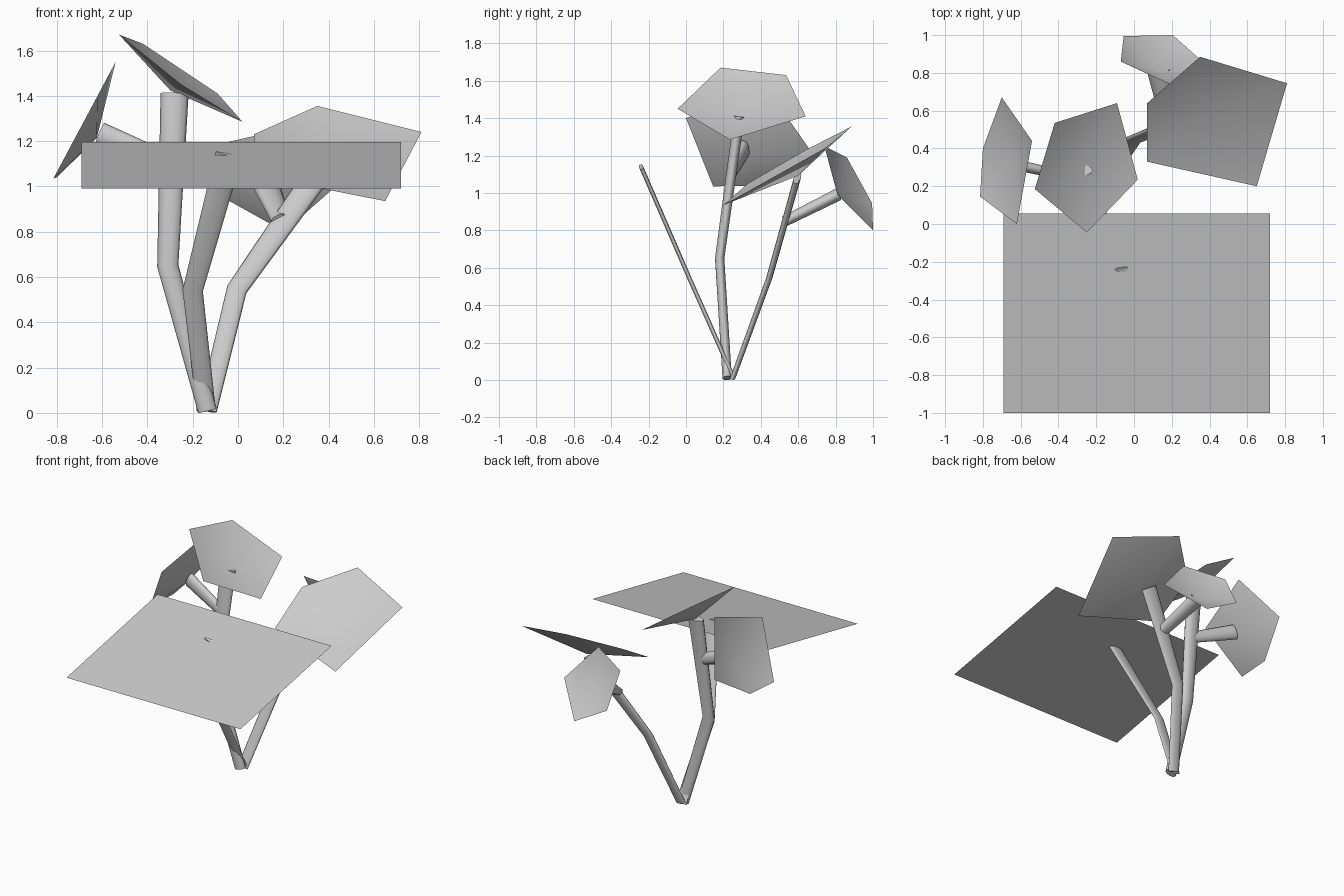
import bpy
import math
from mathutils import Vector

cube = bpy.data.objects.get("Cube")
if cube:
    bpy.data.objects.remove(cube, do_unlink=True)

# One grey for the whole plant
grey = bpy.data.materials.new("plain_grey")
grey.use_nodes = True
colour = (0.6, 0.6, 0.6, 1)
grey.diffuse_color = colour
grey.node_tree.nodes["Principled BSDF"].inputs["Base Color"].default_value = colour


def add_part(name, verts, faces, smooth=True):
    mesh = bpy.data.meshes.new(name)
    mesh.from_pydata([tuple(v) for v in verts], [], faces)
    mesh.materials.append(grey)
    for poly in mesh.polygons:
        poly.use_smooth = smooth and len(poly.vertices) < 5
    obj = bpy.data.objects.new(name, mesh)
    bpy.context.collection.objects.link(obj)
    return obj


def leaf(name, outline, depth=0.08):
    """Five-sided sheet, dished towards its stalk; outline runs counter-clockwise."""
    pts = [Vector(p) for p in outline]
    n = len(pts)
    middle = sum(pts, Vector()) / n
    normal = Vector()
    for i in range(n):
        normal += (pts[i] - middle).cross(pts[(i + 1) % n] - middle)
    centre = middle - normal.normalized() * depth
    add_part(name, pts + [centre], [(i, (i + 1) % n, n) for i in range(n)])


def stalk(name, path, wide_axis, sides=10):
    """Flattened tube through (position, half width, half thickness) stations."""
    verts, faces = [], []
    pts = [Vector(p) for p, _, _ in path]
    for k, (_, wide, thin) in enumerate(path):
        along = (pts[min(k + 1, len(pts) - 1)] - pts[max(k - 1, 0)]).normalized()
        across = Vector(wide_axis)
        across = (across - along * across.dot(along)).normalized()
        depth = along.cross(across)
        for s in range(sides):
            a = math.tau * s / sides
            verts.append(pts[k] + across * wide * math.cos(a) + depth * thin * math.sin(a))
    for k in range(len(path) - 1):
        for s in range(sides):
            t = (s + 1) % sides
            a, b = k * sides, (k + 1) * sides
            faces.append((a + s, a + t, b + t, b + s))
    faces.append(tuple(reversed(range(sides))))
    faces.append(tuple(range(len(verts) - sides, len(verts))))
    add_part(name, verts, faces)


# Stems fanning out of one root
stalk("left_high_stem", [((-0.135, 0.22, 0.01), 0.042, 0.026),
                         ((-0.31, 0.18, 0.65), 0.047, 0.026),
                         ((-0.28, 0.285, 1.41), 0.062, 0.03)], (1, 0, 0))
stalk("front_stem", [((-0.14, 0.255, 0.01), 0.042, 0.012),
                     ((-0.2, 0.02, 0.54), 0.045, 0.012),
                     ((-0.04, -0.24, 1.14), 0.06, 0.012)], (1, 0, 0))
stalk("rear_stem", [((-0.135, 0.25, 0.01), 0.042, 0.014),
                    ((-0.005, 0.445, 0.545), 0.046, 0.016),
                    ((0.37, 0.595, 1.08), 0.06, 0.018)], (0.9, -0.2, -0.4))

# Side branches
stalk("side_branch", [((-0.29, 0.24, 1.1), 0.04, 0.025),
                      ((-0.61, 0.31, 1.23), 0.055, 0.03)], (0, 0, 1))
stalk("rear_branch", [((0.19, 0.53, 0.85), 0.045, 0.03),
                      ((0.13, 0.81, 0.99), 0.06, 0.035)], (1, 0, 0))

# Broad rectangular leaf sloping down to the front
add_part("front_leaf", [(-0.69, -1, 0.99), (0.72, -1, 0.99),
                        (0.72, 0.055, 1.197), (-0.69, 0.055, 1.197)],
         [(0, 1, 2, 3)], smooth=False)

# Five-sided leaves
leaf("top_leaf", [(-0.525, 0.185, 1.67), (-0.25, -0.045, 1.45), (0.02, 0.235, 1.285),
                  (-0.09, 0.64, 1.41), (-0.42, 0.535, 1.63)])
leaf("side_leaf", [(-0.54, 0.44, 1.55), (-0.7, 0.67, 1.22), (-0.8, 0.4, 1.04),
                   (-0.815, 0.145, 1.035), (-0.62, 0, 1.4)])
leaf("large_leaf", [(0.35, 0.885, 1.355), (0.07, 0.64, 1.23), (0.07, 0.33, 1.05),
                    (0.65, 0.2, 0.935), (0.81, 0.745, 1.24)])
leaf("rear_leaf", [(0.19, 0.74, 1.25), (0.42, 0.81, 0.99), (0.205, 1, 0.8),
                   (-0.055, 0.995, 0.945), (-0.07, 0.86, 1.19)])
